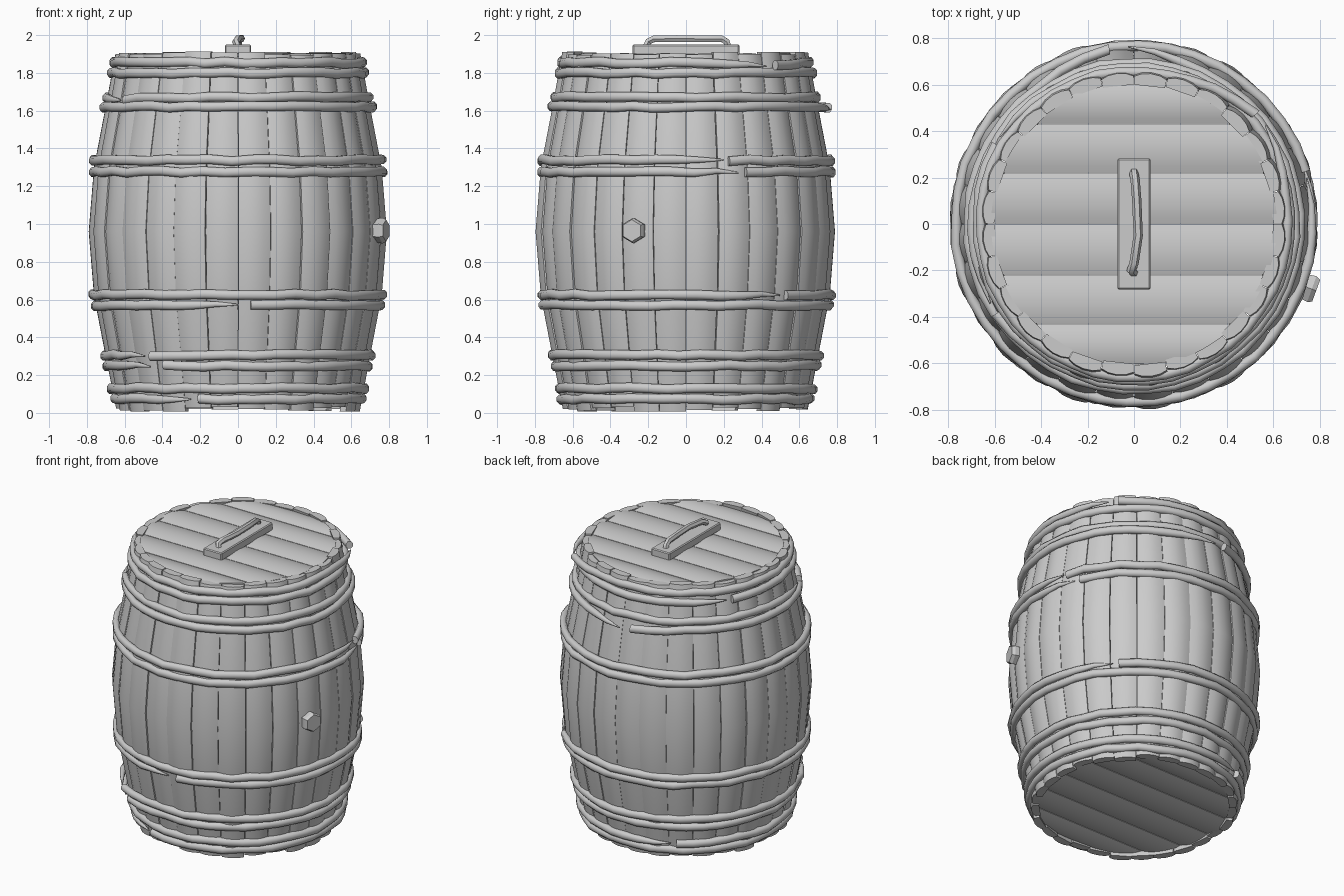
import bpy, bmesh, math, random
from mathutils import Vector

if "Cube" in bpy.data.objects:
    bpy.data.objects.remove(bpy.data.objects["Cube"])

random.seed(4)
grey = bpy.data.materials.new("weathered grey")
grey.diffuse_color = (0.6, 0.6, 0.6, 1)
grey.use_nodes = True
grey.node_tree.nodes["Principled BSDF"].inputs["Base Color"].default_value = grey.diffuse_color


def finish(name, bm, angle=40):
    bmesh.ops.recalc_face_normals(bm, faces=bm.faces)
    mesh = bpy.data.meshes.new(name)
    bm.to_mesh(mesh)
    bm.free()
    obj = bpy.data.objects.new(name, mesh)
    bpy.context.collection.objects.link(obj)
    mesh.materials.append(grey)
    bpy.ops.object.select_all(action='DESELECT')
    obj.select_set(True)
    bpy.context.view_layer.objects.active = obj
    bpy.ops.object.shade_smooth_by_angle(angle=math.radians(angle))
    return obj


def loft(bm, sections):
    """Skin closed cross-sections and cap both ends."""
    rings = [[bm.verts.new(p) for p in s] for s in sections]
    n = len(rings[0])
    for a, b in zip(rings, rings[1:]):
        for i in range(n):
            j = (i + 1) % n
            bm.faces.new((a[i], a[j], b[j], b[i]))
    bm.faces.new(rings[0])
    bm.faces.new(rings[-1])


def polar(r, a, z):
    return Vector((r * math.cos(a), r * math.sin(a), z))


# Staves: bulging planks with slightly uneven ends
PROFILE = [(0.02, 0.645), (0.3, 0.70), (0.62, 0.762), (0.96, 0.79),
           (1.3, 0.762), (1.62, 0.70), (1.905, 0.648)]
STAVES = 28
bm = bmesh.new()
for k in range(STAVES):
    a0 = 2 * math.pi * (k + 0.5) / STAVES
    half = math.pi / STAVES * random.uniform(0.97, 0.995)
    push = random.uniform(-0.004, 0.006)
    low, high = random.uniform(-0.015, 0.012), random.uniform(-0.01, 0.008)
    sections = []
    for i, (z, r) in enumerate(PROFILE):
        z += low if i == 0 else high if i == len(PROFILE) - 1 else 0
        r += push
        sec = [polar(r + bulge, a0 + half * t, z) for t, bulge in
               ((-1, -0.009), (-0.55, 0.002), (0, 0.006), (0.55, 0.002), (1, -0.009))]
        sec += [polar(r - 0.045, a0 + half * t, z) for t in (1, -1)]
        sections.append(sec)
    loft(bm, sections)
finish("staves", bm)


# Round heads made of six parallel domed planks
def head(name, z_in, z_out, radius=0.615):
    bm = bmesh.new()
    edges = [-0.605, -0.43, -0.22, 0, 0.22, 0.43, 0.605]
    for y0, y1 in zip(edges, edges[1:]):
        y0, y1 = y0 + 0.002, y1 - 0.002
        sections = []
        for i in range(9):
            t = i / 8
            y = y0 + (y1 - y0) * t
            x = math.sqrt(radius ** 2 - y * y)
            dome = 0.018 * (1 - (2 * t - 1) ** 2)
            z = z_out + (dome - 0.018) * (1 if z_out > z_in else -1)
            sections.append([(-x, y, z_in), (x, y, z_in), (x, y, z), (-x, y, z)])
        loft(bm, sections)
    finish(name, bm)


head("lid_planks", 1.85, 1.905)
head("bottom_planks", 0.08, 0.03)


# Broken hoops: blunt at the start, pointed at the end, with loose tips
def hoop(name, z, r, start, gap, lift=0.01, drop=0.0):
    bm = bmesh.new()
    n, sections = 40, []
    span = 360 - gap
    for i in range(n + 1):
        a = math.radians(start + span * i / n)
        from_end = min(i, n - i)
        loose = max(0, 1 - from_end / 3)
        size = (0.15, 0.6, 0.9)[n - i] if n - i < 3 else 1
        cr = r - 0.022 + lift * loose + random.uniform(-0.004, 0.004)
        cz = z - drop * loose + random.uniform(-0.006, 0.006)
        sections.append([polar(cr + 0.024 * size * math.cos(q), a,
                               cz + 0.027 * size * math.sin(q))
                         for q in (math.pi * (2 * m + 1) / 8 for m in range(8))])
    loft(bm, sections)
    finish(name, bm, 50)


# height, outer radius, start angle, gap, tip lift, tip drop
HOOPS = [
    (1.855, 0.68, 42, 5, 0.05, 0.02), (1.80, 0.695, 150, 3, 0.015, 0),
    (1.67, 0.715, 213, 4, 0.015, 0.01), (1.62, 0.735, 98, 6, 0.05, 0.01),
    (1.337, 0.79, 17, 2, 0.005, 0), (1.277, 0.79, 24, 3, 0.005, 0),
    (0.625, 0.79, 43, 3, 0.005, 0), (0.57, 0.78, 275, 5, 0.005, 0),
    (0.305, 0.73, 232, 3, 0.04, 0), (0.25, 0.715, 238, 7, 0.04, 0.0),
    (0.13, 0.695, 120, 3, 0.01, 0), (0.073, 0.68, 252, 4, 0.01, 0),
]
for i, spec in enumerate(HOOPS):
    hoop(f"hoop_{i + 1}", *spec)


# Bung: tapered six-sided plug on the right side
bm = bmesh.new()
a = math.atan2(-0.28, 0.765)
out, side = polar(1, a, 0), polar(1, a + math.pi / 2, 0)
bung = []
for d, r in ((0.76, 0.06), (0.815, 0.068), (0.835, 0.058)):
    bung.append([out * d + side * r * math.cos(q) + Vector((0, 0, 0.965 + r * math.sin(q)))
                 for q in (math.pi * (m / 3 + 1 / 6) for m in range(6))])
loft(bm, bung)
finish("bung", bm, 30)

# Handle plate on the lid
bm = bmesh.new()
bmesh.ops.create_cube(bm, size=1)
for v in bm.verts:
    v.co = Vector((v.co.x * 0.14, v.co.y * 0.565, 1.922 + v.co.z * 0.055))
bmesh.ops.bevel(bm, geom=list(bm.edges), offset=0.006, segments=1, affect='EDGES')
finish("handle_plate", bm, 30)

# Grip: a slightly bent bar with ends turned down into the plate
bm = bmesh.new()
path = [(0, -0.21, 1.94), (-0.012, -0.2, 1.965), (0.0, -0.17, 1.98), (0.018, -0.05, 1.982),
        (0.012, 0.1, 1.98), (0.005, 0.19, 1.98), (0, 0.215, 1.965), (0, 0.222, 1.94)]
pts = [Vector(p) for p in path]
sections = []
for i, p in enumerate(pts):
    d = (pts[min(i + 1, len(pts) - 1)] - pts[max(i - 1, 0)]).normalized()
    u = d.cross(Vector((1, 0, 0))).normalized()
    w = u.cross(d)
    sections.append([p + u * 0.02 * math.sin(q) + w * 0.02 * math.cos(q)
                     for q in (math.pi * m / 3 for m in range(6))])
loft(bm, sections)
finish("handle_grip", bm, 50)
